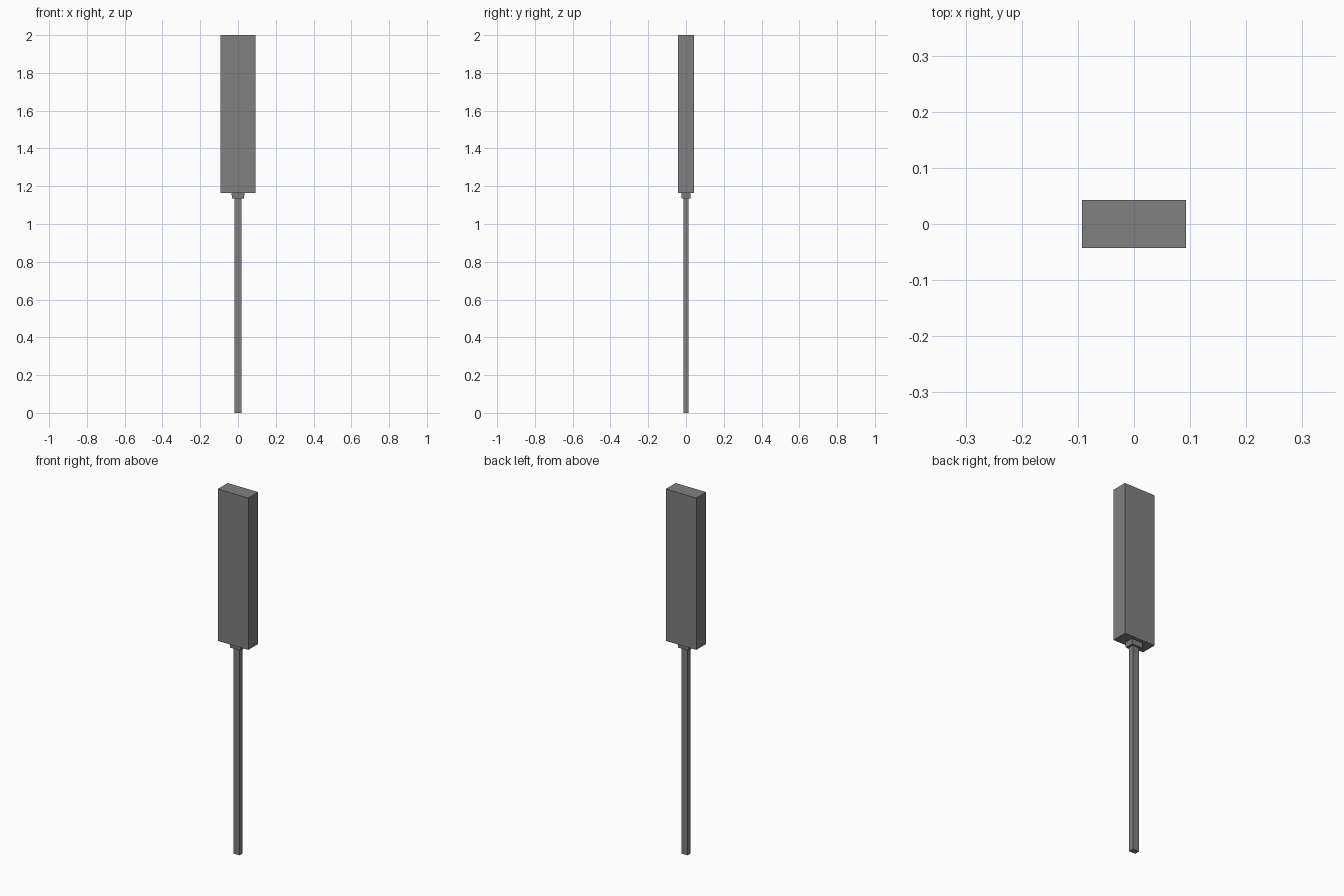
import bpy

if "Cube" in bpy.data.objects:
    bpy.data.objects.remove(bpy.data.objects["Cube"])

# Single flat grey
grey = bpy.data.materials.new("mid grey")
grey.diffuse_color = (0.216, 0.216, 0.216, 1.0)
grey.use_nodes = True
grey.node_tree.nodes["Principled BSDF"].inputs["Base Color"].default_value = grey.diffuse_color


def box(name, half_x, half_y, z0, z1):
    bpy.ops.mesh.primitive_cube_add(size=2, location=(0, 0, (z0 + z1) / 2))
    ob = bpy.context.object
    ob.name = name
    ob.scale = (half_x, half_y, (z1 - z0) / 2)
    bpy.ops.object.transform_apply(location=False, rotation=False, scale=True)
    ob.data.materials.append(grey)
    return ob


# Slim lower shaft, small collar and thick upper block
box("shaft", 0.019, 0.014, 0.0, 1.135)
collar = box("collar", 0.034, 0.025, 1.135, 1.163)
box("upper_block", 0.093, 0.043, 1.163, 2.0)

# Collar narrows slightly toward the shaft
for v in collar.data.vertices:
    if v.co.z < 0:
        v.co.x *= 0.94
        v.co.y *= 0.94
